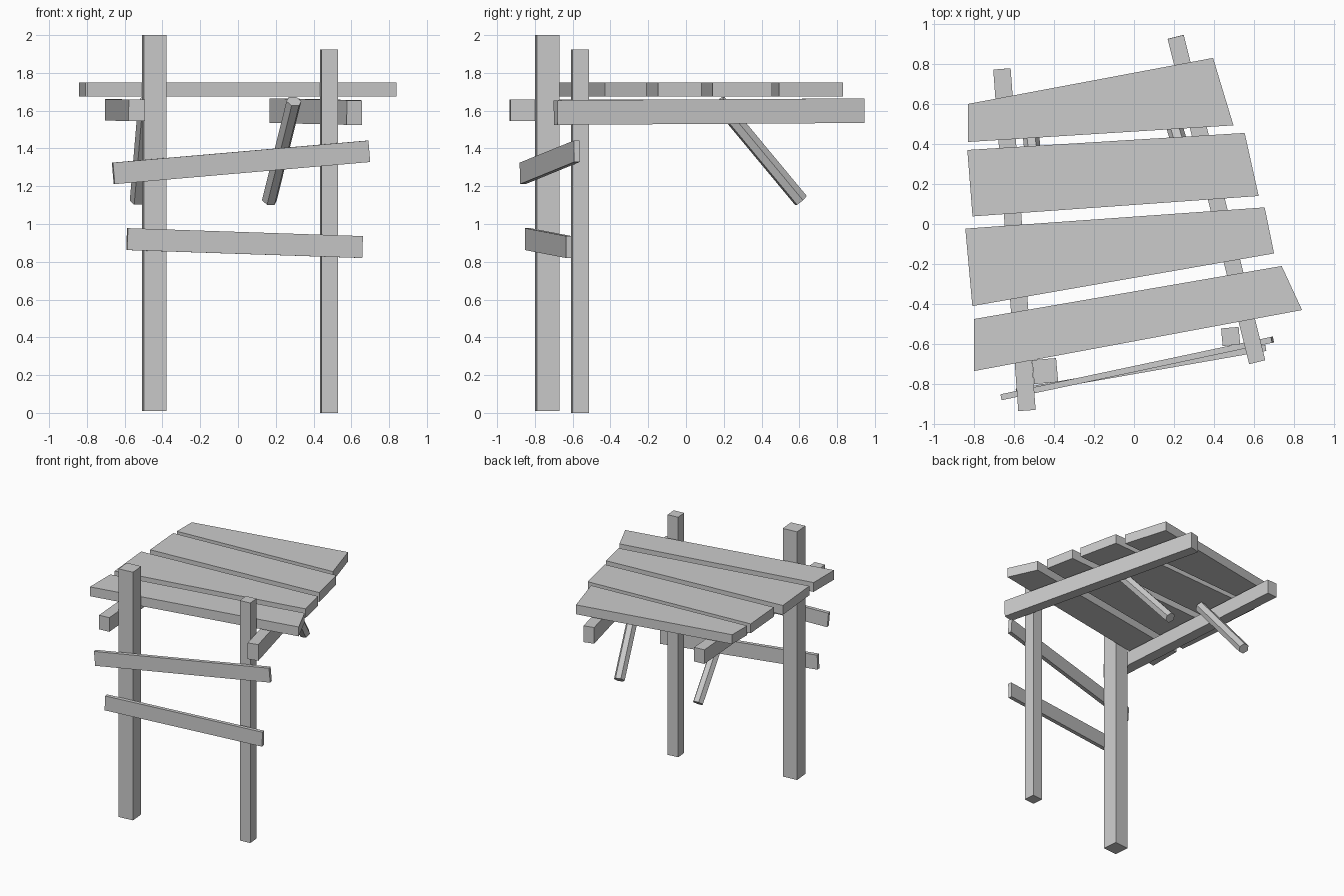
import bpy, math
from mathutils import Vector

if "Cube" in bpy.data.objects:
    bpy.data.objects.remove(bpy.data.objects["Cube"])


def make(name, verts, faces):
    mesh = bpy.data.meshes.new(name)
    mesh.from_pydata(verts, [], faces)
    mesh.update()
    obj = bpy.data.objects.new(name, mesh)
    bpy.context.collection.objects.link(obj)
    return obj


def loft(name, start, end):
    """Closed prism between two matching loops of points."""
    n = len(start)
    faces = [(i, (i + 1) % n, n + (i + 1) % n, n + i) for i in range(n)]
    faces += [tuple(reversed(range(n))), tuple(range(n, 2 * n))]
    return make(name, list(start) + list(end), faces)


def bar(name, p, q, section, up=(0, 0, 1)):
    """Sweep a (side, up) section from p to q."""
    p, q = Vector(p), Vector(q)
    d = (q - p).normalized()
    side = d.cross(Vector(up)).normalized()
    top = side.cross(d)
    ring = [side * u + top * v for u, v in section]
    return loft(name, [p + r for r in reversed(ring)], [q + r for r in reversed(ring)])


def rect(w, h):
    return [(-w / 2, -h / 2), (-w / 2, h / 2), (w / 2, h / 2), (w / 2, -h / 2)]


# Upright posts, each turned slightly about its own axis
turn = math.radians(5)
facing = (-math.sin(turn), math.cos(turn), 0)
bar("left_post", (-0.444, -0.735, 0.01), (-0.444, -0.735, 2.0), rect(0.12, 0.12), facing)
bar("right_post", (0.483, -0.562, 0), (0.483, -0.562, 1.925), rect(0.088, 0.088), facing)

# Beams carrying the deck
bar("left_beam", (-0.535, -0.932, 1.602), (-0.66, 0.775, 1.604), rect(0.087, 0.113))
bar("right_beam", (0.616, -0.69, 1.59), (0.208, 0.935, 1.60), rect(0.083, 0.13))

# Crooked deck planks, outlines seen from above
planks = [
    [(-0.83, 0.41), (0.497, 0.493), (0.395, 0.83), (-0.83, 0.60)],
    [(-0.807, 0.038), (0.623, 0.14), (0.553, 0.455), (-0.833, 0.37)],
    [(-0.808, -0.41), (0.70, -0.147), (0.653, 0.083), (-0.843, -0.023)],
    [(-0.80, -0.735), (0.84, -0.43), (0.738, -0.21), (-0.80, -0.475)],
]
for i, outline in enumerate(planks):
    loft(f"deck_plank_{i + 1}",
         [(x, y, 1.675) for x, y in outline],
         [(x, y, 1.75) for x, y in outline])

# Six-sided hanging braces
hexagon = [(0.041 * math.cos(-i * math.pi / 3), 0.041 * math.sin(-i * math.pi / 3))
           for i in range(6)]
bar("left_brace", (-0.532, 0.608, 1.125), (-0.487, 0.172, 1.65), hexagon)
bar("right_brace", (0.166, 0.608, 1.125), (0.296, 0.172, 1.65), hexagon)

# Thin front rails nailed across the posts
bar("upper_rail", (-0.66, -0.865, 1.268), (0.692, -0.578, 1.385), rect(0.03, 0.114))
bar("lower_rail", (-0.587, -0.838, 0.92), (0.657, -0.62, 0.878), rect(0.03, 0.116))
